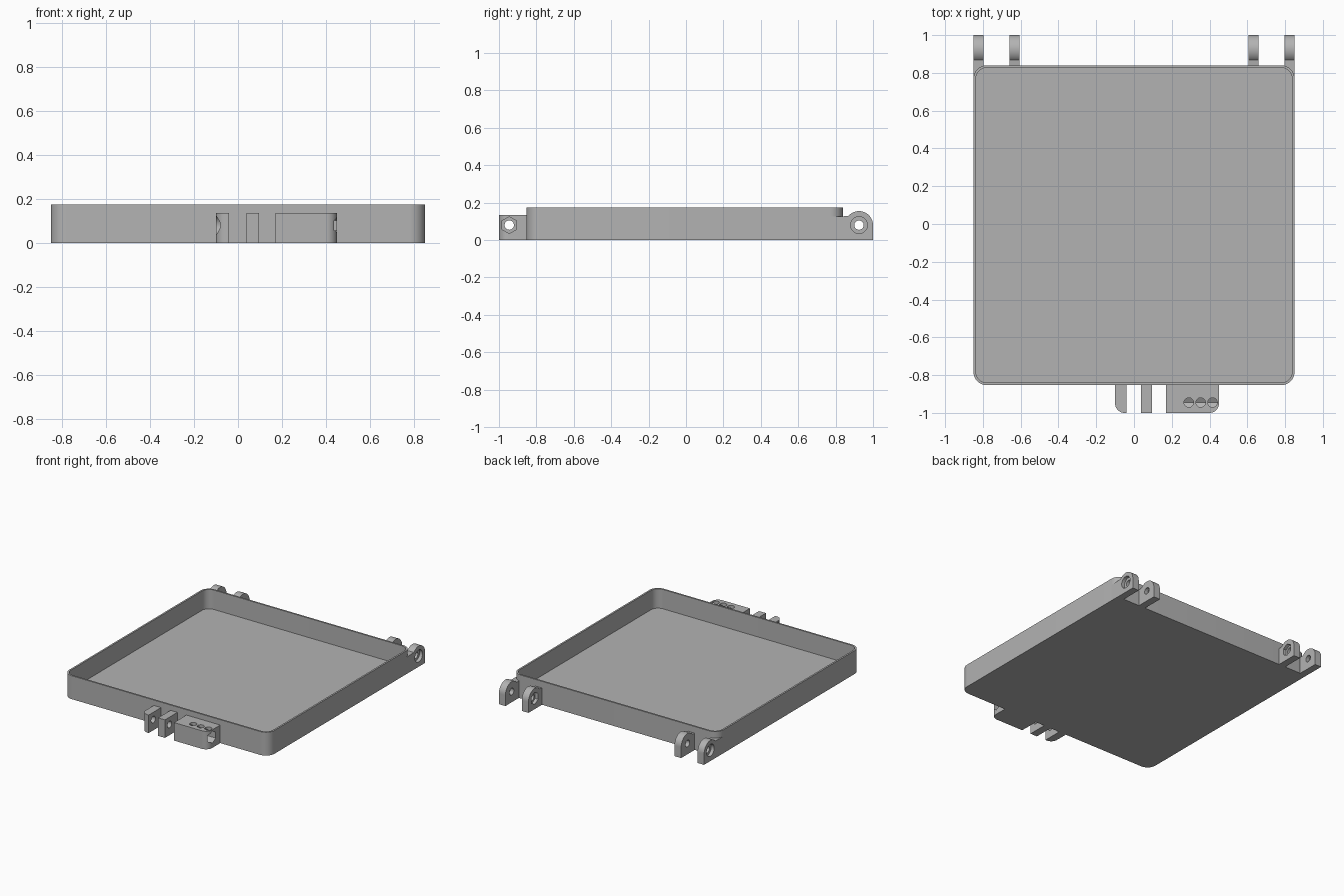
import bpy, bmesh
from math import sin, cos, pi, radians
from mathutils import Vector

if "Cube" in bpy.data.objects:
    bpy.data.objects.remove(bpy.data.objects["Cube"], do_unlink=True)

mat = bpy.data.materials.new("plain grey")
mat.use_nodes = True
grey = (0.45, 0.45, 0.45, 1)
mat.diffuse_color = grey
mat.node_tree.nodes["Principled BSDF"].inputs["Base Color"].default_value = grey


def arc(cx, cy, r, a0, a1, n=12):
    """Points on an arc, angles in degrees."""
    return [(cx + r * cos(radians(a0 + (a1 - a0) * i / n)),
             cy + r * sin(radians(a0 + (a1 - a0) * i / n))) for i in range(n + 1)]


def prism(name, outline, axis, lo, hi):
    """Extrude an outline along x (outline is y, z) or z (outline is x, y)."""
    place = (lambda p, d: (d, *p)) if axis == "x" else (lambda p, d: (*p, d))
    bm = bmesh.new()
    face = bm.faces.new([bm.verts.new(place(p, lo)) for p in outline])
    ext = bmesh.ops.extrude_face_region(bm, geom=[face])["geom"]
    verts = [g for g in ext if isinstance(g, bmesh.types.BMVert)]
    bmesh.ops.translate(bm, verts=verts, vec=Vector(place((0, 0), hi - lo)))
    bmesh.ops.recalc_face_normals(bm, faces=bm.faces)
    mesh = bpy.data.meshes.new(name)
    bm.to_mesh(mesh)
    bm.free()
    mesh.materials.append(mat)
    ob = bpy.data.objects.new(name, mesh)
    bpy.context.collection.objects.link(ob)
    return ob


def bore(y, z, r, lo, hi, sides=32):
    """Cutter along x; six sides give a point-up hexagon."""
    ring = [(y + r * sin(2 * pi * i / sides), z + r * cos(2 * pi * i / sides))
            for i in range(sides)]
    return prism("bore_cutter", ring, "x", lo, hi)


def cut(ob, cutters):
    """Subtract the cutters, then remove them."""
    for c in cutters:
        c.hide_render = True
        mod = ob.modifiers.new("cut", "BOOLEAN")
        mod.operation, mod.solver, mod.object = "DIFFERENCE", "EXACT", c
    deps = bpy.context.evaluated_depsgraph_get()
    old, ob.data = ob.data, bpy.data.meshes.new_from_object(ob.evaluated_get(deps))
    ob.modifiers.clear()
    bpy.data.meshes.remove(old)
    for c in cutters:
        bpy.data.objects.remove(c, do_unlink=True)
    return ob


# Tray with rounded corners
X, FRONT, BACK, HEIGHT, R = 0.85, -0.853, 0.84, 0.175, 0.07


def rounded(inset):
    cx, r = X - R, R - inset
    return (arc(cx, BACK - R, r, 0, 90) + arc(-cx, BACK - R, r, 90, 180)
            + arc(-cx, FRONT + R, r, 180, 270) + arc(cx, FRONT + R, r, 270, 360))


def cavity():
    return prism("cavity_cutter", rounded(0.013), "z", 0.03, 0.3)


parts = [cut(prism("tray", rounded(0), "z", 0, HEIGHT), [cavity()])]

# Hinge lugs: round-topped, screw seat outside and nut seat inside
HY, HZ, HR = 0.925, 0.08, 0.075
for side, s in (("left", 1), ("right", -1)):
    for kind, inner, outer, start in (("outer", 0.796, X, BACK - R),
                                      ("inner", 0.605, 0.66, BACK - 0.006)):
        outline = [(start, 0), (1, 0)] + arc(HY, HZ, HR, 0, 140, 20) + [(start, 0.125)]
        lug = prism(f"{side}_{kind}_hinge_lug", outline, "x", *sorted((s * inner, s * outer)))
        cutters = [bore(HY, HZ, 0.025, -1, 1)]
        if kind == "outer":
            cutters += [bore(HY, HZ, 0.045, *sorted((s * 0.825, s * 0.9))), cavity()]
        else:
            cutters.append(bore(HY, HZ, 0.045, *sorted((s * 0.55, s * 0.63)), 6))
        parts.append(cut(lug, cutters))

# Latch lugs on the front, with one pin bore running through them all
LY, LZ, LTOP, CR = -0.945, 0.08, 0.135, 0.05
ROOT = FRONT + 0.006


def latch_part(name, lo, hi, round_lo=False, round_hi=False):
    left = arc(lo + CR, -1 + CR, CR, 180, 270) if round_lo else [(lo, -1)]
    right = arc(hi - CR, -1 + CR, CR, 270, 360) if round_hi else [(hi, -1)]
    return prism(name, [(lo, ROOT)] + left + right + [(hi, ROOT)], "z", 0, LTOP)


def pin():
    return bore(LY, LZ, 0.025, -1, 1)


parts.append(cut(latch_part("latch_end_lug", -0.1, -0.04, round_lo=True),
                 [pin(), bore(LY, LZ, 0.045, -0.2, -0.072)]))
parts.append(cut(latch_part("latch_middle_lug", 0.038, 0.095), [pin()]))

# Latch block with a hexagonal channel and three sight holes in its top
block = latch_part("latch_block", 0.17, 0.45, round_hi=True)
sights = [prism("sight_cutter", arc(x, LY, 0.025, 0, 345, 23), "z", LZ, 0.2)
          for x in (0.29, 0.353, 0.416)]
parts.append(cut(block, [pin(), bore(LY, LZ, 0.045, 0.25, 0.6, 6)] + sights))

# Smooth the curves and keep the edges sharp
bpy.ops.object.select_all(action="DESELECT")
for ob in parts:
    ob.select_set(True)
bpy.context.view_layer.objects.active = parts[0]
bpy.ops.object.shade_smooth_by_angle(angle=radians(30))
